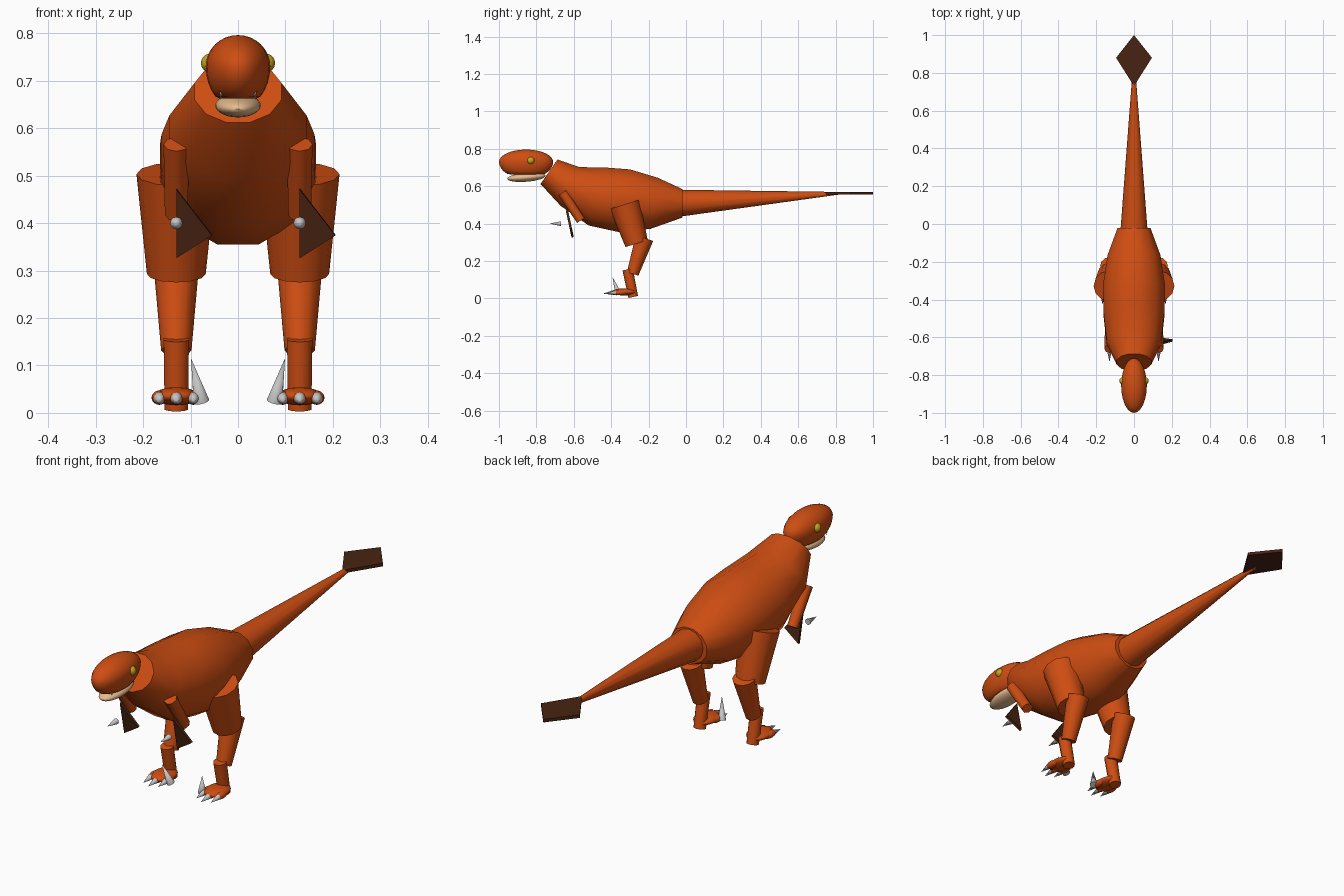
import bpy, bmesh, math
from mathutils import Vector, Matrix

cube = bpy.data.objects.get("Cube")
if cube:
    bpy.data.objects.remove(cube, do_unlink=True)


def material(name, r, g, b):
    m = bpy.data.materials.new(name)
    m.use_nodes = True
    m.diffuse_color = (r, g, b, 1)
    m.node_tree.nodes["Principled BSDF"].inputs["Base Color"].default_value = (r, g, b, 1)
    return m


SKIN = material("orange_skin", 0.62, 0.075, 0.006)
FEATHER = material("dark_feather", 0.065, 0.017, 0.006)
JAW = material("pale_jaw", 0.8, 0.5, 0.27)
CLAW = material("grey_claw", 0.55, 0.55, 0.55)
EYE = material("yellow_eye", 0.55, 0.38, 0.015)


def finish(name, bm, mat, angle=40):
    bmesh.ops.recalc_face_normals(bm, faces=bm.faces)
    mesh = bpy.data.meshes.new(name)
    bm.to_mesh(mesh)
    bm.free()
    mesh.materials.append(mat)
    ob = bpy.data.objects.new(name, mesh)
    bpy.context.collection.objects.link(ob)
    bpy.ops.object.select_all(action='DESELECT')
    ob.select_set(True)
    bpy.context.view_layer.objects.active = ob
    bpy.ops.object.shade_smooth_by_angle(angle=math.radians(angle))
    return ob


def limb(name, a, b, r1, r2, mat=SKIN, sides=12):
    """Tapered cylinder or cone running from a to b."""
    a, b = Vector(a), Vector(b)
    d = b - a
    bm = bmesh.new()
    place = Matrix.Translation((a + b) / 2) @ d.to_track_quat('Z', 'Y').to_matrix().to_4x4()
    bmesh.ops.create_cone(bm, cap_ends=True, segments=sides, radius1=r1,
                          radius2=r2, depth=d.length, matrix=place)
    return finish(name, bm, mat, 50)


def ball(name, centre, size, mat=SKIN, tilt=0, floor=None):
    """Ellipsoid; with a floor the underside is deeper and cut flat."""
    bm = bmesh.new()
    bmesh.ops.create_uvsphere(bm, u_segments=24, v_segments=16, radius=1)
    for v in bm.verts:
        v.co = Vector(p * s for p, s in zip(v.co, size))
        if floor and v.co.z < 0:
            v.co.z = max(v.co.z * 1.35, -floor)
    bm.transform(Matrix.Translation(centre) @ Matrix.Rotation(tilt, 4, 'X'))
    return finish(name, bm, mat)


def plate(name, points, thickness, direction, mat):
    """Thin flat plate centred on an outline."""
    bm = bmesh.new()
    offset = Vector(direction) * thickness
    face = bm.faces.new([bm.verts.new(Vector(p) - offset / 2) for p in points])
    ext = bmesh.ops.extrude_face_region(bm, geom=[face])
    bmesh.ops.translate(bm, vec=offset,
                        verts=[g for g in ext["geom"] if isinstance(g, bmesh.types.BMVert)])
    return finish(name, bm, mat, 20)


def loft(name, stations, sides, mat):
    """Skin rings given as top y, top z, bottom y, bottom z, half width."""
    bm = bmesh.new()
    rings = []
    for ty, tz, by, bz, w in stations:
        ring = []
        for i in range(sides):
            a = math.tau * (i + 0.5) / sides
            t = 0.5 + 0.5 * math.cos(a) / math.cos(math.pi / sides)
            ring.append(bm.verts.new((w * math.sin(a), by + (ty - by) * t, bz + (tz - bz) * t)))
        rings.append(ring)
    for r, s in zip(rings, rings[1:]):
        for i in range(sides):
            j = (i + 1) % sides
            bm.faces.new((r[i], r[j], s[j], s[i]))
    bm.faces.new(rings[0])
    bm.faces.new(rings[-1])
    return finish(name, bm, mat, 45)


# Body from slanted neck opening to hips
loft("body", [
    (-0.687, 0.743, -0.778, 0.612, 0.095),
    (-0.57, 0.702, -0.67, 0.495, 0.150),
    (-0.43, 0.70, -0.52, 0.39, 0.167),
    (-0.30, 0.69, -0.36, 0.355, 0.170),
    (-0.15, 0.645, -0.19, 0.372, 0.145),
    (-0.02, 0.585, -0.02, 0.432, 0.090),
], 12, SKIN)

# Tail and its diamond tip
limb("tail", (0, -0.025, 0.51), (0, 0.845, 0.564), 0.071, 0.005)
plate("tail_tip", [(0, 0.73, 0.563), (0.095, 0.88, 0.563), (0, 1, 0.563), (-0.095, 0.88, 0.563)],
      0.014, (0, 0, 1), FEATHER)

# Head and jaw
ball("head", (0, -0.855, 0.73), (0.068, 0.145, 0.066), floor=0.068)
ball("lower_jaw", (0, -0.853, 0.648), (0.048, 0.103, 0.024), JAW, tilt=0.08)

for side, s in (("left", 1), ("right", -1)):
    x = 0.13 * s
    ball(side + "_eye", (0.058 * s, -0.83, 0.737), (0.02, 0.02, 0.02), EYE)

    # Small upper teeth
    for k in range(3):
        y = -0.935 + 0.04 * k
        limb(f"{side}_tooth_{k}", (0.036 * s, y, 0.682), (0.036 * s, y, 0.659),
             0.005, 0, CLAW, 6)

    # Arm with its feather plate and claw
    limb(side + "_arm", (x, -0.66, 0.566), (x, -0.562, 0.417), 0.027, 0.024, sides=8)
    plate(side + "_arm_feather",
          [(x, -0.637, 0.472), (x, -0.606, 0.327), (x + 0.075, -0.616, 0.375)],
          0.012, (0, 1, 0.2), FEATHER)
    limb(side + "_hand_claw", (x, -0.668, 0.40), (x, -0.73, 0.40), 0.013, 0, CLAW)

    # Leg segments
    limb(side + "_thigh", (x, -0.328, 0.503), (x, -0.264, 0.293), 0.084, 0.062)
    limb(side + "_shin", (x, -0.222, 0.323), (x, -0.285, 0.132), 0.049, 0.032)
    limb(side + "_ankle", (x, -0.312, 0.155), (x, -0.282, 0.008), 0.028, 0.026, sides=10)

    # Foot with three clawed toes
    ball(side + "_foot", (x, -0.33, 0.035), (0.048, 0.065, 0.019))
    for k in (-1, 0, 1):
        tx, ty = x + 0.036 * k, -0.385 + 0.018 * abs(k)
        ball(f"{side}_toe_{k + 2}", (tx, ty + 0.015, 0.032), (0.016, 0.035, 0.015))
        limb(f"{side}_toe_claw_{k + 2}", (tx, ty - 0.008, 0.031), (tx, ty - 0.06, 0.026),
             0.012, 0, CLAW)

    # Raised inner claw
    limb(side + "_raised_claw", (0.077 * s, -0.362, 0.024), (0.099 * s, -0.393, 0.115),
         0.017, 0, CLAW)
